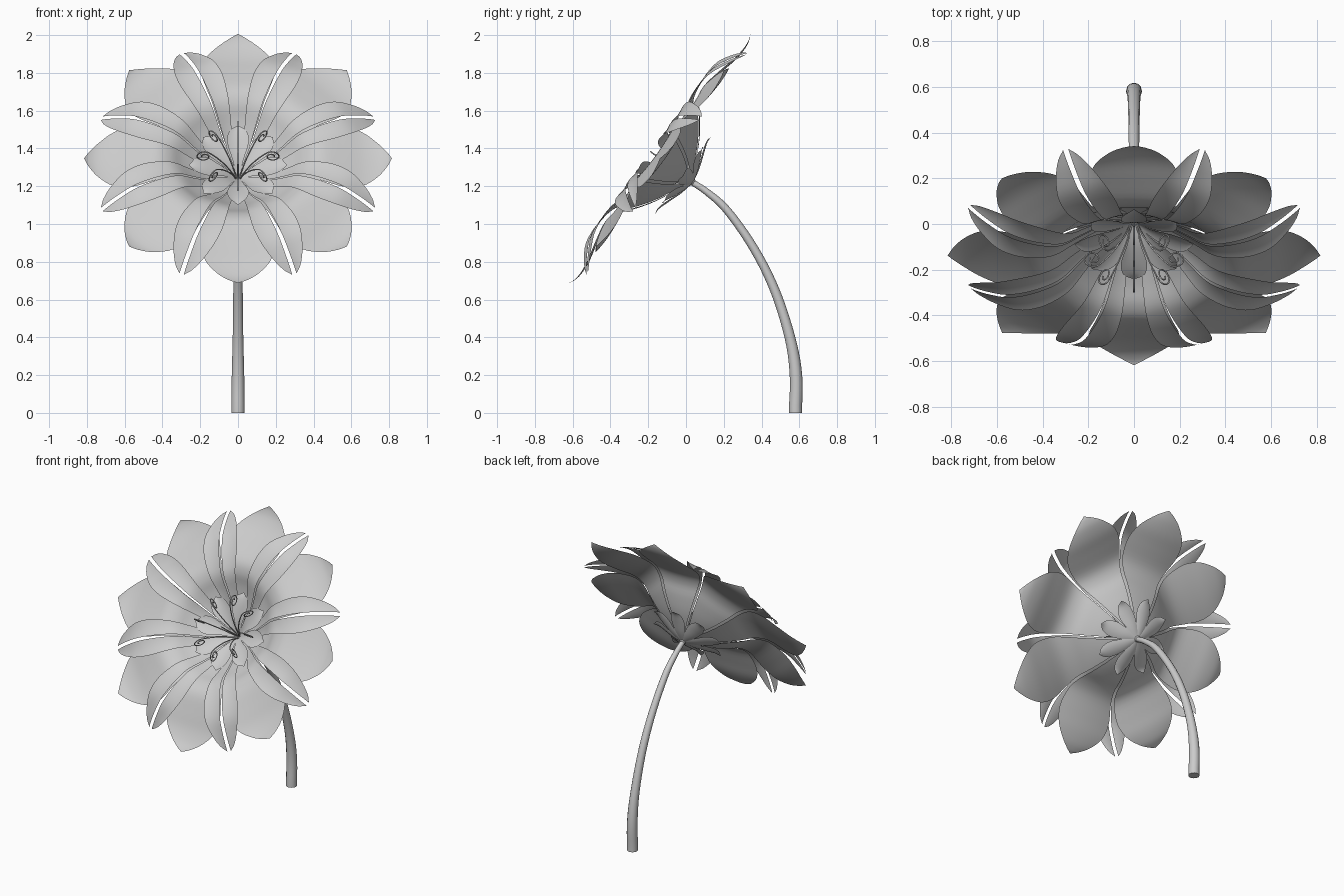
import bpy
import math
from mathutils import Matrix, Vector

cube = bpy.data.objects.get("Cube")
if cube:
    bpy.data.objects.remove(cube, do_unlink=True)

# One plain grey for the whole flower
GREY = (0.6, 0.6, 0.6, 1.0)
mat = bpy.data.materials.new("plain grey")
mat.use_nodes = True
mat.diffuse_color = GREY
bsdf = mat.node_tree.nodes["Principled BSDF"]
bsdf.inputs["Base Color"].default_value = GREY

# Flower head frame: local z is the bloom axis, tilted forward
HEAD = Matrix.Translation((0, 0.026, 1.228)) @ Matrix.Rotation(math.radians(54), 4, "X")


def smooth_path(points, steps):
    """Catmull-Rom samples through the points."""
    pts = [Vector(p) for p in points]
    pts = [2 * pts[0] - pts[1]] + pts + [2 * pts[-1] - pts[-2]]
    out = []
    for a, b, c, d in zip(pts, pts[1:], pts[2:], pts[3:]):
        for i in range(steps):
            t = i / steps
            out.append(0.5 * (2 * b + (c - a) * t + (2 * a - 5 * b + 4 * c - d) * t * t
                              + (3 * b - a - 3 * c + d) * t ** 3))
    return out + [pts[-2]]


def link(name, data, matrix=HEAD):
    data.materials.append(mat)
    obj = bpy.data.objects.new(name, data)
    bpy.context.collection.objects.link(obj)
    obj.matrix_world = matrix
    return obj


def petal_ring(name, profile, cup, count=8, turn=0.0, side=0, gap=0.0, cols=8):
    """Ring of petals; profile rows are (radius, height, half width)."""
    rows = smooth_path(profile, 4)
    verts, faces = [], []
    for k in range(count):
        spin = Matrix.Rotation(math.tau * k / count + math.radians(turn), 3, "Z")
        base = len(verts)
        for j, (r, h, w) in enumerate(rows):
            w = max(w, 0.001)
            slit = gap * math.sin(math.pi / 2 * j / (len(rows) - 1))
            for i in range(cols + 1):
                u = 2 * i / cols - 1
                verts.append(spin @ Vector((r, u * w + side * (w + slit), h + cup * w * u * u)))
        for j in range(len(rows) - 1):
            for i in range(cols):
                a = base + j * (cols + 1) + i
                faces.append((a, a + cols + 1, a + cols + 2, a + 1))
    mesh = bpy.data.meshes.new(name)
    mesh.from_pydata(verts, [], faces)
    mesh.shade_smooth()
    return link(name, mesh)


# Wide bell-shaped petals that flare past the rim
petal_ring("wide_petals", [
    (0, 0, 0.012), (0.1, 0.042, 0.034), (0.2, 0.09, 0.074), (0.29, 0.15, 0.11),
    (0.36, 0.206, 0.138), (0.44, 0.23, 0.17), (0.56, 0.208, 0.197), (0.66, 0.185, 0.174),
    (0.74, 0.18, 0.11), (0.79, 0.19, 0.046), (0.815, 0.203, 0)], cup=0.06, cols=12)

# Slim arched petals in pairs, with a slit open to the tips
slim = [
    (0.06, 0.038, 0.006), (0.16, 0.09, 0.018), (0.25, 0.16, 0.03), (0.33, 0.227, 0.04),
    (0.4, 0.253, 0.047), (0.5, 0.262, 0.054), (0.6, 0.25, 0.051), (0.69, 0.21, 0.036),
    (0.75, 0.175, 0.018), (0.78, 0.154, 0)]
for side, label in ((-1, "first"), (1, "second")):
    petal_ring("slim_petals_" + label, slim, cup=0.1, turn=22.5, side=side, gap=0.012)

# Small petals around the heart
petal_ring("inner_petals", [
    (0.01, 0.03, 0.008), (0.08, 0.08, 0.03), (0.16, 0.118, 0.057),
    (0.22, 0.138, 0.045), (0.26, 0.142, 0)], cup=0.2)

# Sepals behind the bloom
petal_ring("sepals", [
    (0, -0.015, 0.012), (0.08, 0.002, 0.035), (0.16, 0.03, 0.05),
    (0.22, 0.05, 0.034), (0.255, 0.049, 0)], cup=0.2)


def tube(name, paths, radius, matrix=HEAD, sides=1):
    """Round tube along paths of (point, radius scale)."""
    curve = bpy.data.curves.new(name, "CURVE")
    curve.dimensions = "3D"
    curve.bevel_depth = radius
    curve.bevel_resolution = sides
    curve.use_fill_caps = True
    for path in paths:
        spline = curve.splines.new("POLY")
        spline.points.add(len(path) - 1)
        spline.use_smooth = True
        for point, (co, scale) in zip(spline.points, path):
            point.co = (*co, 1)
            point.radius = scale
    return link(name, curve, matrix)


# Stamens: arched stalks ending in a spiral curl
start, bend, centre = Vector((0.01, 0, 0.02)), Vector((0.07, 0, 0.18)), Vector((0.18, 0, 0.22))
curl = []
for i in range(29):
    t = i / 28
    angle = math.radians(115 - 500 * t)
    curl.append(centre + Vector((math.cos(angle), 0, math.sin(angle))) * (0.044 - 0.032 * t))
stalk = [start.lerp(bend, i / 10).lerp(bend.lerp(curl[0], i / 10), i / 10) for i in range(10)]
stamens = []
for k in range(8):
    spin = Matrix.Rotation(math.tau * k / 8, 3, "Z")
    stamens.append([(spin @ p, 1) for p in stalk + curl])
tube("stamens", stamens, 0.0035)

# Straight pistil along the bloom axis
tube("pistil", [[((0, 0, 0), 1), ((0, 0, 0.15), 0.8), ((0, 0, 0.26), 0.6)]], 0.005)

# Arched stem, thicker toward the ground
stem = smooth_path([
    (0.026, 1.225, 0.016), (0.11, 1.17, 0.018), (0.22, 1.07, 0.021), (0.36, 0.87, 0.023),
    (0.47, 0.65, 0.025), (0.55, 0.4, 0.028), (0.582, 0.2, 0.033), (0.58, 0, 0.035)], 5)
stem[-2].x = stem[-1].x
tube("stem", [[((0, y, z), r) for y, z, r in stem]], 1.0, Matrix.Identity(4), sides=4)

# Rounded receptacle joining stem and bloom
bpy.ops.mesh.primitive_uv_sphere_add(segments=16, ring_count=8, radius=0.024)
receptacle = bpy.context.object
receptacle.name = "receptacle"
receptacle.data.materials.append(mat)
receptacle.data.shade_smooth()
receptacle.matrix_world = HEAD
